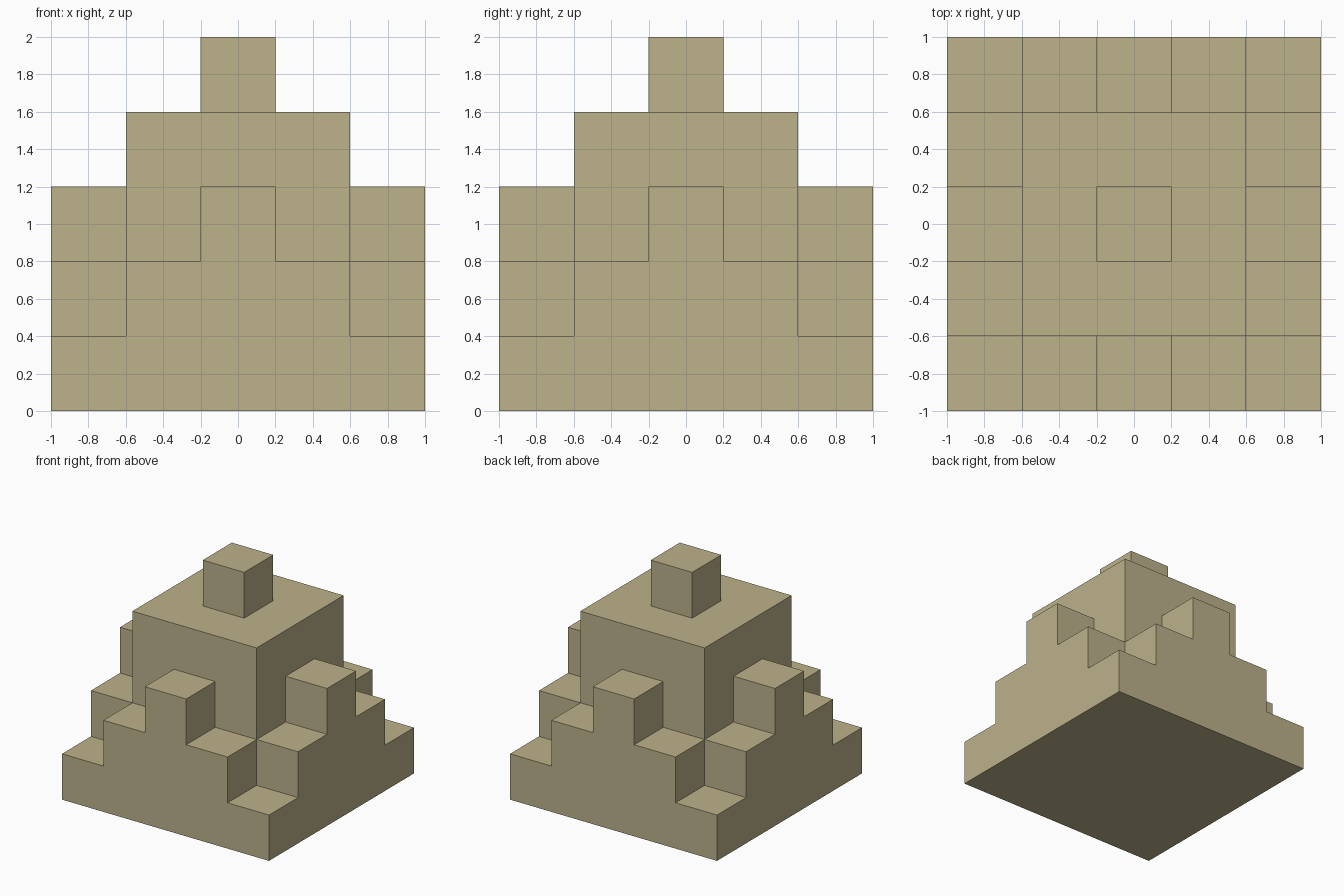
import bpy
import bmesh
import math

CELL = 0.4

default = bpy.data.objects.get("Cube")
if default:
    bpy.data.objects.remove(default, do_unlink=True)

# Sandstone colour
stone = bpy.data.materials.new("sandstone")
stone.use_nodes = True
colour = (0.51, 0.445, 0.26, 1.0)
stone.diffuse_color = colour
stone.node_tree.nodes["Principled BSDF"].inputs["Base Color"].default_value = colour


def add_object(name, bm):
    bmesh.ops.recalc_face_normals(bm, faces=bm.faces)
    mesh = bpy.data.meshes.new(name)
    bm.to_mesh(mesh)
    bm.free()
    mesh.materials.append(stone)
    obj = bpy.data.objects.new(name, mesh)
    bpy.context.collection.objects.link(obj)
    return obj


# Stepped body: a square grid of cells, raised one storey at a time
storeys = [
    lambda a, b: True,              # square plinth
    lambda a, b: a + b <= 3,        # cut-back corners
    lambda a, b: a + b <= 2,        # middle block on each side
    lambda a, b: max(a, b) <= 1,    # central tower
]
bm = bmesh.new()
bmesh.ops.create_grid(bm, x_segments=5, y_segments=5, size=1.0)
for level, keep in enumerate(storeys):
    region = []
    for face in bm.faces:
        c = face.calc_center_median()
        a, b = round(abs(c.x) / CELL), round(abs(c.y) / CELL)
        if abs(c.z - level * CELL) < 0.01 and keep(a, b):
            region.append(face)
    raised = bmesh.ops.extrude_face_region(bm, geom=region)["geom"]
    verts = [v for v in raised if isinstance(v, bmesh.types.BMVert)]
    bmesh.ops.translate(bm, vec=(0, 0, CELL), verts=verts)

# Merge the cells into clean flat faces
bmesh.ops.recalc_face_normals(bm, faces=bm.faces)
bmesh.ops.dissolve_limit(bm, angle_limit=math.radians(1),
                         verts=bm.verts, edges=bm.edges)
add_object("stepped_body", bm)

# Capstone on the tower
bm = bmesh.new()
bmesh.ops.create_cube(bm, size=CELL)
bmesh.ops.translate(bm, vec=(0, 0, 4.5 * CELL), verts=bm.verts)
add_object("capstone", bm)
